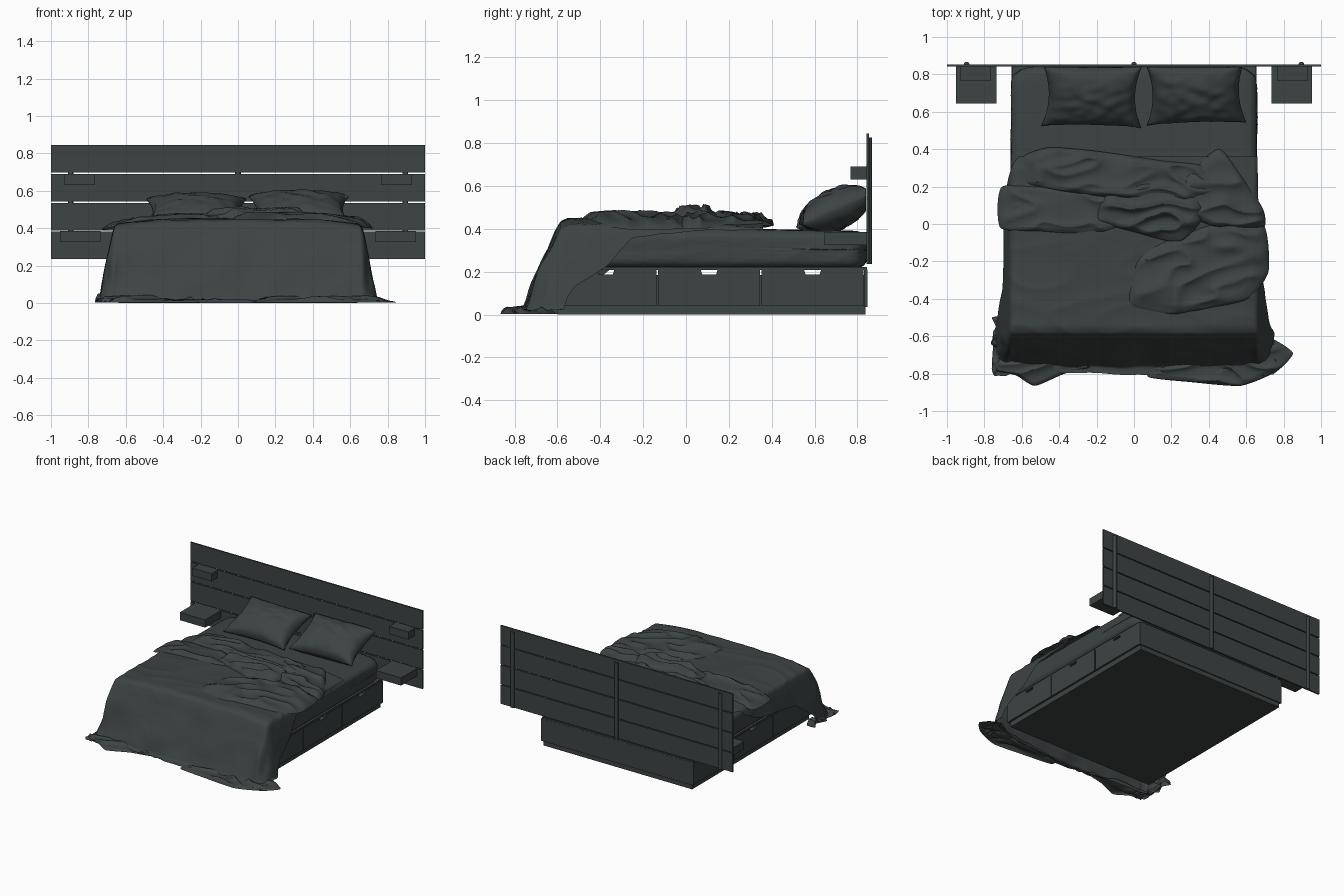
import bpy, bmesh, math
from mathutils import Vector, noise

if "Cube" in bpy.data.objects:
    bpy.data.objects.remove(bpy.data.objects["Cube"])

charcoal = bpy.data.materials.new("charcoal")
charcoal.use_nodes = True
COLOUR = (0.047, 0.056, 0.056, 1)
charcoal.diffuse_color = COLOUR
charcoal.node_tree.nodes["Principled BSDF"].inputs["Base Color"].default_value = COLOUR


def finish(name, bm, smooth=False):
    bmesh.ops.recalc_face_normals(bm, faces=bm.faces)
    mesh = bpy.data.meshes.new(name)
    bm.to_mesh(mesh)
    bm.free()
    mesh.materials.append(charcoal)
    obj = bpy.data.objects.new(name, mesh)
    bpy.context.collection.objects.link(obj)
    if smooth:
        mesh.shade_smooth()
    return obj


def box(name, xs, ys, zs):
    bm = bmesh.new()
    bmesh.ops.create_cube(bm, size=1)
    for v in bm.verts:
        v.co = Vector([(r[0] + r[1]) / 2 + c * (r[1] - r[0]) for r, c in zip((xs, ys, zs), v.co)])
    return finish(name, bm)


def grid(name, rows, cols, place):
    """Sheet whose points come from place(u, v), u and v running 0 to 1."""
    bm = bmesh.new()
    pts = [[bm.verts.new(place(i / cols, j / rows)) for i in range(cols + 1)] for j in range(rows + 1)]
    for a, b in zip(pts, pts[1:]):
        for i in range(cols):
            bm.faces.new((a[i], a[i + 1], b[i + 1], b[i]))
    return finish(name, bm, True)


def lerp(table, t):
    """Piecewise linear lookup in a rising table of (key, value)."""
    for (a, va), (b, vb) in zip(table, table[1:]):
        if t <= b:
            return va + (vb - va) * max(0, (t - a) / (b - a))
    return table[-1][1]


def crease(x, y, seed=0):
    """Sharp ridges like crumpled cloth, about 0 to 1."""
    warp = noise.noise((x * 3, y * 3, seed)) * 0.5
    return (1 - abs(noise.noise((x * 3 + warp, y * 7 + warp, seed + 5)))) ** 4


# Headboard planks and rear battens
for i in range(4):
    z = 0.235 + i * 0.154
    box(f"headboard_plank_{i + 1}", (-1, 1), (0.842, 0.854), (z, z + 0.147))
for i, x in enumerate((-0.895, 0, 0.895)):
    bm = bmesh.new()
    bmesh.ops.create_cone(bm, cap_ends=True, segments=12, radius1=0.015, radius2=0.015, depth=0.59)
    for v in bm.verts:
        v.co = (v.co.x + x, 0.855 + v.co.y * 0.8, v.co.z + 0.53)
    finish(f"headboard_batten_{i + 1}", bm)

# Floating nightstands and small wall boxes
for side, s in (("left", 1), ("right", -1)):
    box(f"nightstand_{side}", sorted((s * 0.735, s * 0.953)), (0.645, 0.842), (0.325, 0.385))
    box(f"wall_box_{side}", sorted((s * 0.765, s * 0.93)), (0.767, 0.842), (0.63, 0.69))

# Bed frame
box("plinth", (-0.64, 0.64), (-0.6, 0.838), (0, 0.04))
box("frame_body", (-0.635, 0.635), (-0.6, 0.83), (0.04, 0.185))
box("frame_back", (-0.655, 0.655), (0.83, 0.846), (0.036, 0.21))
box("frame_foot", (-0.655, 0.655), (-0.615, -0.6), (0.036, 0.21))
box("mattress_platform", (-0.65, 0.65), (-0.61, 0.845), (0.209, 0.222))

# Drawer fronts with notched grips
for side, s in (("left", 1), ("right", -1)):
    for i in range(3):
        y0, y1 = -0.612 + i * 0.4825, -0.137 + i * 0.4825
        c = (y0 + y1) / 2
        outline = [(y0, 0.04), (y1, 0.04), (y1, 0.21), (c + 0.04, 0.21), (c + 0.033, 0.188),
                   (c - 0.033, 0.188), (c - 0.04, 0.21), (y0, 0.21)]
        bm = bmesh.new()
        face = bm.faces.new([bm.verts.new((s * 0.635, y, z)) for y, z in outline])
        out = bmesh.ops.extrude_face_region(bm, geom=[face])["geom"]
        for v in out:
            if isinstance(v, bmesh.types.BMVert):
                v.co.x = s * 0.655
        finish(f"drawer_{side}_{i + 1}", bm)

# Mattress with diagonal sheet wrinkles on the sides
bm = bmesh.new()
bmesh.ops.create_cube(bm, size=2)
bmesh.ops.subdivide_edges(bm, edges=bm.edges[:], cuts=36, use_grid_fill=True)
for v in bm.verts:
    x, y, z = v.co
    r = (abs(x) ** 14 + abs(y) ** 24 + abs(z) ** 6) ** (1 / 14)
    edge = max(abs(x), abs(y), abs(z)) / max(r, 1)
    fold = 0.012 * noise.noise((y * 9 - z * 2.5, z * 0.8, x)) * (1 - z * z) * (abs(x) > 0.9)
    v.co = (x * edge * 0.655 + math.copysign(fold, x), 0.122 + y * edge * 0.723,
            0.308 + z * 0.095 * edge - 0.012 * max(0, y) * (z > 0))
finish("mattress", bm, True)

# Blanket: flat over the bed, then falling and spreading on the floor
HALF, FOOT = 0.645, -0.55
FALL = [(0, 0), (0.04, 0.035), (0.09, 0.06), (0.2, 0.105), (0.3, 0.145), (0.4, 0.18), (0.47, 0.21), (0.6, 0.3)]
DROP = [(0, 0), (0.04, 0.015), (0.09, 0.06), (0.2, 0.165), (0.3, 0.265), (0.4, 0.36), (0.47, 0.43), (0.6, 0.44)]
RIGHT = [(-0.62, 0.47), (-0.52, 0.33), (-0.36, 0.22), (-0.25, 0.09), (0.0, 0.06), (0.4, 0.03)]
LEFT = [(-0.6, 0.48), (-0.5, 0.36), (-0.35, 0.24), (0.1, 0.17), (0.21, 0.1), (0.3, 0.02), (0.4, -0.06)]


def top_z(x, y):
    return 0.447 - 0.03 * (x / 0.65) ** 4 - 0.05 * max(0, y - 0.05) - 0.01 * max(0, -0.4 - y)


def blanket(u, v):
    t = 0.36 - v * (0.36 - FOOT + 0.53)
    s = -HALF - lerp(LEFT, t) + u * (2 * HALF + lerp(LEFT, t) + lerp(RIGHT, t))
    ex, ey = max(0, abs(s) - HALF), max(0, FOOT - t)
    d = (ex ** 3 + ey ** 3) ** (1 / 3)
    x, y = max(-HALF, min(HALF, s)), max(FOOT, t)
    z = top_z(x, y) + 0.005 * noise.noise((s * 4, t * 4, 1)) + 0.006 * crease(s, t)
    if d > 0:
        out = lerp(FALL, d) + 0.022 * min(1, d * 4) * noise.noise((s * 5, t * 5, 3))
        x += math.copysign(out * 0.5 * ex / d, s)
        y -= out * ey / d
        z = max(0.006 + 0.02 * crease(s * 2, t) * (d > 0.45), z - lerp(DROP, d))
    return x, y, z


cover = grid("blanket", 110, 110, blanket)


def fold(name, outline, base, height, seed):
    """Rumpled patch of cloth: rings shrinking from a rounded outline to its middle."""
    n = len(outline)
    mid = sum((Vector(p) for p in outline), Vector((0, 0))) / n

    def rim(a):
        i, f = int(a * n) % n, (a * n) % 1
        p = [Vector(outline[(i + k) % n]) for k in (-1, 0, 1, 2)]
        m1, m2 = (p[2] - p[0]) * 0.3, (p[3] - p[1]) * 0.3
        h = f * f * (3 - 2 * f)
        return p[1] * (1 - h) + p[2] * h + m1 * f * (1 - f) ** 2 - m2 * f * f * (1 - f)

    def place(u, v):
        p = mid.lerp(rim(u), 1 - v)
        rise = min(1, v * 5) ** 0.5
        lump = 0.45 + 0.75 * crease(p.x * 1.3, p.y * 1.3, seed) + 0.3 * noise.noise((p.x * 5, p.y * 5, seed))
        return p.x, p.y, base(p.x, p.y) - 0.006 + rise * height * lump
    return grid(name, 28, 96, place)


fold("turned_back_band", [(-0.715, -0.02), (-0.5, -0.04), (-0.25, -0.06), (-0.08, -0.02), (0.04, 0.08),
                          (-0.1, 0.16), (-0.4, 0.19), (-0.705, 0.2)], top_z, 0.028, 2)
fold("rumpled_edge", [(-0.59, 0.22), (-0.3, 0.16), (0.05, 0.12), (0.35, 0.12), (0.5, 0.2), (0.4, 0.31),
                      (0.15, 0.34), (-0.2, 0.39), (-0.45, 0.41), (-0.59, 0.36)], top_z, 0.04, 7)
fold("centre_bunch", [(-0.2, 0.02), (0.02, -0.05), (0.25, -0.1), (0.38, 0.05), (0.3, 0.2), (0.05, 0.22),
                      (-0.15, 0.16)], top_z, 0.058, 11)
fold("corner_flap", [(0.22, 0.2), (0.45, 0.4), (0.58, 0.25), (0.69, 0.08), (0.69, -0.02), (0.45, -0.02),
                     (0.28, 0.05)], top_z, 0.04, 16)
fold("side_flap", [(0.02, -0.18), (0.15, -0.1), (0.42, 0.0), (0.69, 0.0), (0.72, -0.25), (0.62, -0.4),
                   (0.42, -0.45), (0.2, -0.485), (-0.03, -0.43)], top_z, 0.036, 21)


# Blanket hem pooled on the floor
def floor_z(x, y):
    return 0.008


fold("hem_left", [(0.1, -0.76), (0.45, -0.72), (0.68, -0.66), (0.73, -0.61), (0.85, -0.69), (0.76, -0.79),
                  (0.57, -0.865), (0.3, -0.845), (0.08, -0.82)], floor_z, 0.03, 31)
fold("hem_right", [(-0.74, -0.7), (-0.66, -0.72), (-0.4, -0.73), (-0.2, -0.76), (-0.37, -0.8),
                   (-0.53, -0.865), (-0.63, -0.81), (-0.75, -0.78)], floor_z, 0.03, 36)
fold("hem_corner", [(-0.7, -0.6), (-0.69, -0.5), (-0.76, -0.5), (-0.73, -0.56), (-0.765, -0.64),
                    (-0.69, -0.68)], floor_z, 0.04, 41)


# Pillows leaning on the headboard
def pillow(name, cx, cy, cz, turn, seed):
    bm = bmesh.new()
    bmesh.ops.create_cube(bm, size=2)
    bmesh.ops.subdivide_edges(bm, edges=bm.edges[:], cuts=28, use_grid_fill=True)
    tilt = math.radians(24)
    for v in bm.verts:
        u, w, h = v.co
        puff = max(0, (1 - u * u) * (1 - w * w)) ** 0.42
        x = 0.265 * u * (1 - 0.13 * (1 - w * w))
        y = 0.18 * w * (1 - 0.1 * (1 - u * u))
        wrinkle = 0.012 * noise.noise((u * 2 + w * 3, w * 2 - u * 3, seed)) * puff
        z = h * (0.004 + 0.088 * puff) + wrinkle
        y, z = y * math.cos(tilt) - z * math.sin(tilt), y * math.sin(tilt) + z * math.cos(tilt)
        v.co = (cx + x - turn * y, min(0.84, cy + y + turn * x), max(0.39, cz + z))
    finish(name, bm, True)


pillow("pillow_right", -0.225, 0.685, 0.48, -0.02, 3)
pillow("pillow_left", 0.33, 0.7, 0.495, 0.03, 9)
